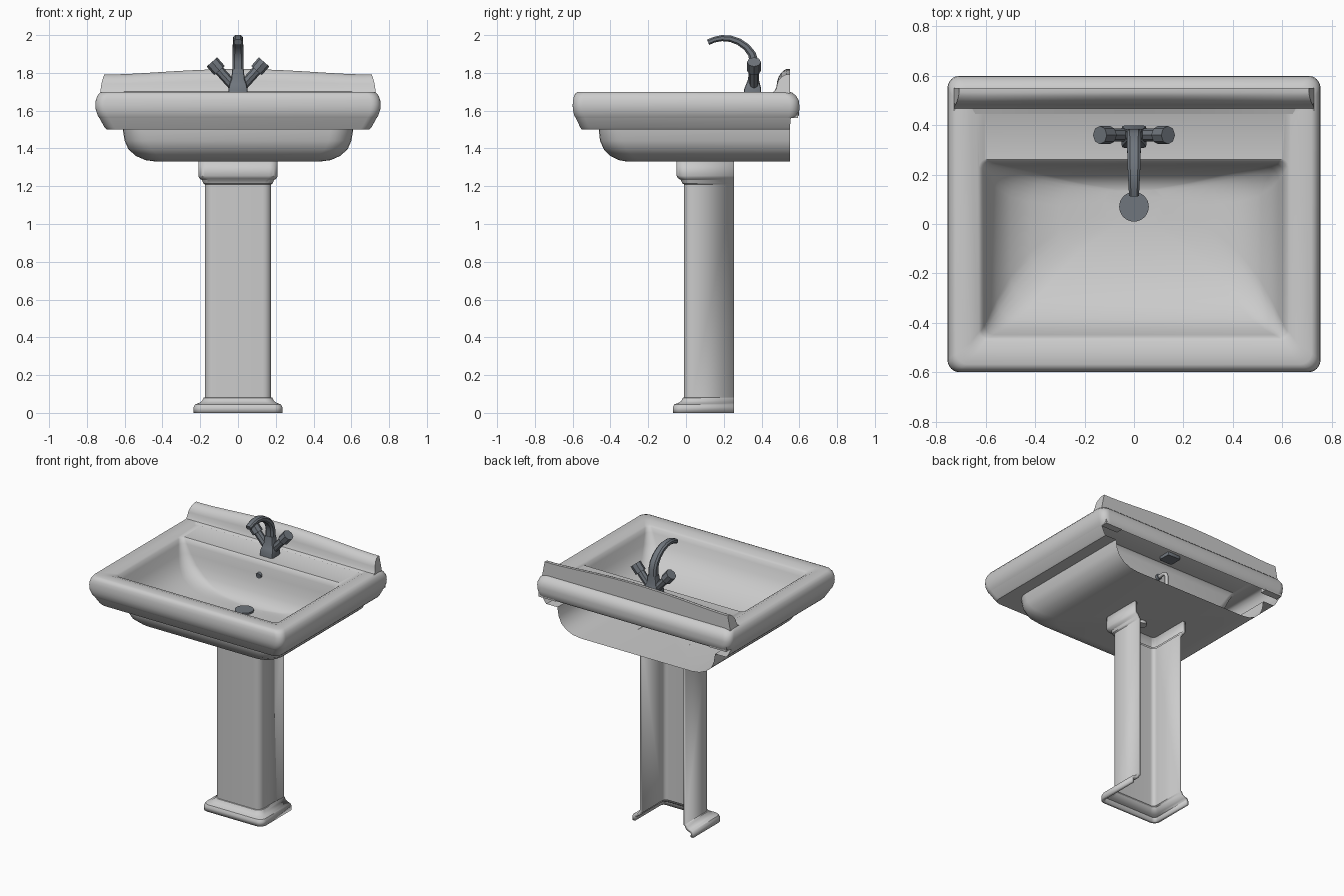
import bpy, bmesh, math
from mathutils import Vector

if "Cube" in bpy.data.objects:
    bpy.data.objects.remove(bpy.data.objects["Cube"])

metal = bpy.data.materials.new("dark_metal")
metal.diffuse_color = (0.16, 0.18, 0.205, 1)
metal.use_nodes = True
metal.node_tree.nodes["Principled BSDF"].inputs["Base Color"].default_value = metal.diffuse_color


def finish(obj, mat=None, angle=35):
    if mat:
        obj.data.materials.append(mat)
    bpy.ops.object.select_all(action='DESELECT')
    obj.select_set(True)
    bpy.context.view_layer.objects.active = obj
    bpy.ops.object.shade_smooth_by_angle(angle=math.radians(angle))
    return obj


def loft(name, rings, closed=True, cap_start=False, cap_end=False, mat=None, solid=False, angle=35):
    """Skin a list of equal-length point rings."""
    bm = bmesh.new()
    vs = [[bm.verts.new(p) for p in ring] for ring in rings]
    n = len(vs[0])
    for a, b in zip(vs, vs[1:]):
        for i in range(n if closed else n - 1):
            j = (i + 1) % n
            bm.faces.new((a[i], a[j], b[j], b[i]))
    if cap_start:
        bm.faces.new(vs[0][::-1])
    if cap_end:
        bm.faces.new(vs[-1])
    if solid:
        bmesh.ops.recalc_face_normals(bm, faces=bm.faces)
    me = bpy.data.meshes.new(name)
    bm.to_mesh(me)
    bm.free()
    obj = bpy.data.objects.new(name, me)
    bpy.context.collection.objects.link(obj)
    return finish(obj, mat, angle)


def outline(hx, y0, y1, z, r, open_back=False, seg=6):
    """Rounded rectangle, or a U open at the back, running counterclockwise."""
    def arc(cx, cy, start):
        return [(cx + r * math.cos(start + math.pi / 2 * k / seg),
                 cy + r * math.sin(start + math.pi / 2 * k / seg), z) for k in range(seg + 1)]
    front = arc(-hx + r, y0 + r, math.pi) + arc(hx - r, y0 + r, 1.5 * math.pi)
    if open_back:
        return [(-hx, y1, z)] + front + [(hx, y1, z)]
    return front + arc(hx - r, y1 - r, 0) + arc(-hx + r, y1 - r, math.pi / 2)


def cylinder(name, p, q, r, sides, mat=None):
    p, q = Vector(p), Vector(q)
    bpy.ops.mesh.primitive_cylinder_add(vertices=sides, radius=r, depth=(q - p).length, location=(p + q) / 2)
    obj = bpy.context.object
    obj.name = name
    obj.rotation_euler = (q - p).to_track_quat('Z', 'Y').to_euler()
    return finish(obj, mat)


# Rim, deck and bowl interior: half width, front, back, height, corner radius
basin = [
    (.733, -.583, .585, 1.56, .05), (.743, -.592, .597, 1.575, .05), (.753, -.599, .60, 1.605, .05),
    (.755, -.60, .60, 1.63, .05), (.753, -.598, .597, 1.655, .05), (.745, -.593, .583, 1.678, .05),
    (.733, -.583, .565, 1.694, .05), (.718, -.568, .55, 1.70, .045), (.66, -.51, .48, 1.70, .03),
    (.635, -.475, .46, 1.688, .03), (.627, -.467, .262, 1.685, .03), (.617, -.459, .254, 1.678, .03),
    (.605, -.448, .245, 1.65, .04), (.585, -.425, .237, 1.59, .06), (.555, -.385, .226, 1.53, .08),
    (.50, -.31, .21, 1.475, .10), (.42, -.21, .19, 1.435, .10), (.30, -.10, .165, 1.41, .09),
    (.12, .0, .14, 1.40, .05)]
loft("basin", [outline(*p) for p in basin], cap_end=True)

# Lower shell and rim underside, open towards the wall
shell = [(.43, -.31, .55, 1.33, .10), (.49, -.355, .55, 1.338, .11), (.54, -.40, .55, 1.36, .12),
         (.58, -.435, .55, 1.395, .12), (.60, -.455, .55, 1.44, .12), (.61, -.462, .55, 1.50, .12),
         (.695, -.553, .55, 1.50, .05), (.707, -.56, .55, 1.512, .05), (.733, -.583, .555, 1.56, .05)]
loft("basin_underside", [outline(*p, open_back=True) for p in shell], closed=False, cap_start=True)

# Ends of the rear flange beside the shell
for s in (-1, 1):
    bpy.ops.mesh.primitive_cube_add(size=1, location=(s * .66, .567, 1.575))
    bpy.context.object.name = "flange_end"
    bpy.context.object.scale = (.13, .05, .03)

# Backsplash with gently arched top
profile = [(.445, 0), (.467, .08), (.478, .25), (.483, .50), (.49, .68), (.503, .84),
           (.518, .95), (.532, 1), (.55, 1), (.55, 0)]
rings = []
for i in range(25):
    x = -1 + i / 12
    h = .10 + .028 * math.cos(min(1, abs(x) / .9) * math.pi / 2) ** 1.3
    rings.append([(x * (.728 - .02 * t * t), y, 1.692 + h * t) for y, t in profile])
loft("backsplash", rings, cap_start=True, cap_end=True, solid=True)

# Pedestal: half width, front, height; U-shaped and hollow behind
levels = [(.235, -.07, 0), (.235, -.07, .03), (.228, -.062, .045), (.205, -.04, .053), (.19, -.025, .063),
          (.182, -.016, .08), (.176, -.011, .082), (.176, -.011, 1.21), (.184, -.02, 1.215),
          (.19, -.027, 1.232), (.205, -.042, 1.242), (.21, -.05, 1.255), (.21, -.05, 1.33)]
pedestal = loft("pedestal", [outline(w, y, .255, z, .045, True) for w, y, z in levels], closed=False)
mod = pedestal.modifiers.new("wall", 'SOLIDIFY')
mod.thickness = .02
mod.offset = -1

# Faucet body
body = [(.05, .308, .398, 1.665, .01), (.05, .308, .398, 1.715, .01), (.045, .318, .392, 1.74, .01),
        (.036, .328, .386, 1.765, .01), (.03, .334, .384, 1.82, .01)]
loft("faucet_body", [outline(*p, seg=2) for p in body], cap_start=True, cap_end=True, mat=metal)

# Spout swept along an arc: y, z, half width, half thickness
path = [(.36, 1.80, .03, .024), (.36, 1.86, .029, .024), (.349, 1.90, .029, .021), (.32, 1.937, .028, .019),
        (.28, 1.965, .027, .018), (.235, 1.981, .026, .017), (.19, 1.984, .024, .016),
        (.15, 1.976, .022, .015), (.117, 1.962, .02, .015)]
section = [(1, .5), (.6, 1), (-.6, 1), (-1, .5), (-1, -.5), (-.6, -1), (.6, -1), (1, -.5)]
rings = []
for i, (y, z, w, h) in enumerate(path):
    a, b = path[max(i - 1, 0)], path[min(i + 1, len(path) - 1)]
    t = Vector((b[0] - a[0], b[1] - a[1])).normalized()
    rings.append([(w * u, y - t.y * h * v, z + t.x * h * v) for u, v in section])
loft("spout", rings, cap_start=True, cap_end=True, mat=metal, solid=True)

# Angled tap handles
for s, side in ((-1, "left"), (1, "right")):
    cylinder(side + "_tap_stem", (s * .02, .36, 1.725), (s * .11, .36, 1.825), .026, 8, metal)
    cylinder(side + "_tap_knob", (s * .098, .36, 1.812), (s * .138, .36, 1.858), .037, 8, metal)

# Drain, overflow hole and pipes
cylinder("drain_plug", (0, .07, 1.395), (0, .07, 1.412), .06, 32, metal)
cylinder("drain_tail", (0, .07, 1.31), (0, .07, 1.39), .035, 20)
cylinder("overflow_ring", (0, .225, 1.585), (0, .25, 1.59), .02, 20, metal)
cu = bpy.data.curves.new("overflow_pipe", 'CURVE')
cu.dimensions = '3D'
cu.bevel_depth = .012
cu.bevel_resolution = 2
sp = cu.splines.new('POLY')
pts = [(.245, 1.585), (.29, 1.588), (.312, 1.58), (.32, 1.56), (.32, 1.48)]
sp.points.add(len(pts) - 1)
for p, (y, z) in zip(sp.points, pts):
    p.co = (0, y, z, 1)
bpy.context.collection.objects.link(bpy.data.objects.new("overflow_pipe", cu))
